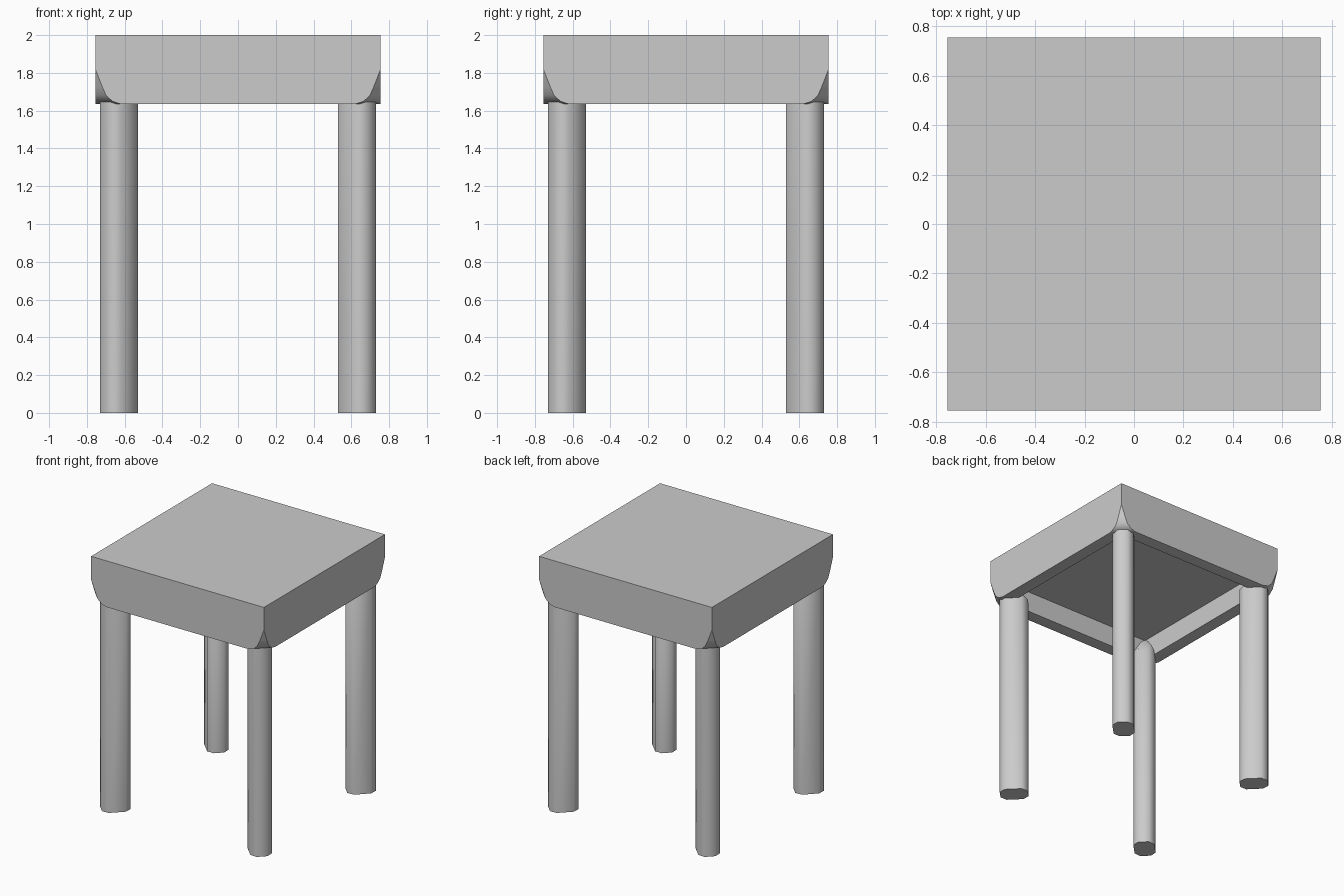
import bpy, bmesh, math

if "Cube" in bpy.data.objects:
    bpy.data.objects.remove(bpy.data.objects["Cube"])


def loft(name, rings, smooth_deg):
    """Skin a list of equal-length vertex rings, capped at both ends."""
    bm = bmesh.new()
    loops = [[bm.verts.new(p) for p in ring] for ring in rings]
    for lo, hi in zip(loops, loops[1:]):
        for i in range(len(lo)):
            j = (i + 1) % len(lo)
            bm.faces.new((lo[i], lo[j], hi[j], hi[i]))
    bm.faces.new(loops[0])
    bm.faces.new(loops[-1])
    bmesh.ops.remove_doubles(bm, verts=bm.verts, dist=1e-4)
    bmesh.ops.recalc_face_normals(bm, faces=bm.faces)
    mesh = bpy.data.meshes.new(name)
    bm.to_mesh(mesh)
    bm.free()
    obj = bpy.data.objects.new(name, mesh)
    bpy.context.collection.objects.link(obj)
    bpy.ops.object.select_all(action='DESELECT')
    bpy.context.view_layer.objects.active = obj
    obj.select_set(True)
    bpy.ops.object.shade_smooth_by_angle(angle=math.radians(smooth_deg))
    return obj


def cut_square(h, c, z):
    """Square of half-size h with corners cut back by c."""
    k = h - c
    return [(x, y, z) for x, y in ((h, -k), (h, k), (k, h), (-k, h),
                                   (-h, k), (-h, -k), (-k, -h), (k, -h))]


# Seat: block with flared corners, hollow underneath
H, INNER = 0.755, 0.655
seat_levels = [(H, 0, 2.0), (H, 0, 1.82), (H, 0.035, 1.73), (H, 0.057, 1.68),
               (H, 0.09, 1.65), (H, 0.135, 1.635),
               (INNER, 0, 1.635), (INNER, 0, 1.80)]
loft("seat", [cut_square(*lv) for lv in seat_levels], 35)


# Legs: chamfered section, longer along the seat diagonal
def leg_ring(angle, z, u_in, u_out, w):
    mid, half = (u_in + u_out) / 2, (u_out - u_in) / 2
    pts = [(half, -0.5 * w), (half, 0.5 * w), (0.6 * half, w), (-0.6 * half, w),
           (-half, 0.5 * w), (-half, -0.5 * w), (-0.6 * half, -w), (0.6 * half, -w)]
    c, s = math.cos(angle), math.sin(angle)
    return [((mid + u) * c - v * s, (mid + u) * s + v * c, z) for u, v in pts]


# The top of each leg tapers into the inner corner of the seat
leg_levels = [(0, 0.787, 0.995, 0.078), (1.64, 0.787, 0.995, 0.078),
              (1.80, 0.92, 0.995, 0.05)]
names = ("back_right_leg", "back_left_leg", "front_left_leg", "front_right_leg")
for i, name in enumerate(names):
    a = math.radians(45 + 90 * i)
    loft(name, [leg_ring(a, *lv) for lv in leg_levels], 50)
